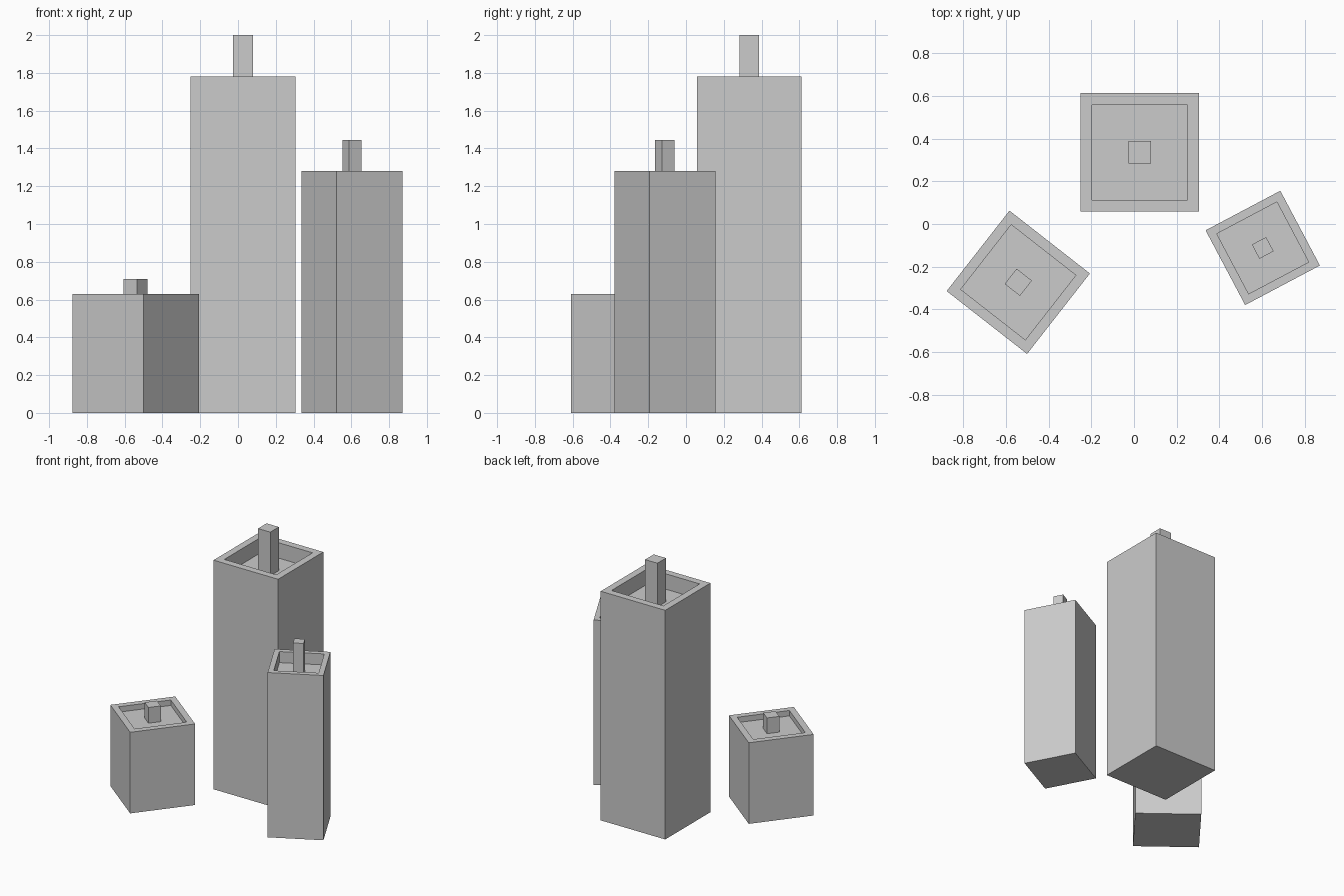
import bpy, bmesh
from math import radians
from mathutils import Matrix

if "Cube" in bpy.data.objects:
    bpy.data.objects.remove(bpy.data.objects["Cube"])

RECESS = 0.067  # hollow depth as a share of the candle height


def box(bm, width, z0, z1):
    """Square box between two heights; returns its top face."""
    mat = Matrix.Translation((0, 0, (z0 + z1) / 2)) @ Matrix.Diagonal((width, width, z1 - z0, 1))
    verts = bmesh.ops.create_cube(bm, size=1, matrix=mat)["verts"]
    return max({f for v in verts for f in v.link_faces}, key=lambda f: f.calc_center_median().z)


def add_object(name, bm, pos, angle):
    bm.normal_update()
    mesh = bpy.data.meshes.new(name)
    bm.to_mesh(mesh)
    bm.free()
    ob = bpy.data.objects.new(name, mesh)
    ob.location = (pos[0], pos[1], 0)
    ob.rotation_euler.z = radians(angle)
    bpy.context.collection.objects.link(ob)


def candle(label, pos, width, height, top, angle):
    floor = height * (1 - RECESS)
    # Square body with a rim around a sunken top
    bm = bmesh.new()
    face = box(bm, width, 0, height)
    bm.normal_update()
    bmesh.ops.inset_region(bm, faces=[face], thickness=width * 0.139)
    new = bmesh.ops.extrude_discrete_faces(bm, faces=[face])["faces"][0]
    for v in new.verts:
        v.co.z = floor
    add_object(label + "_candle_body", bm, pos, angle)
    # Square wick standing on the sunken floor
    bm = bmesh.new()
    box(bm, width * 0.19, floor, top)
    add_object(label + "_candle_wick", bm, pos, angle)


candle("tall", (0.027, 0.335), 0.555, 1.78, 2.0, 0)
candle("medium", (0.603, -0.112), 0.396, 1.28, 1.445, 27.9)
candle("short", (-0.542, -0.273), 0.478, 0.63, 0.71, -38)
